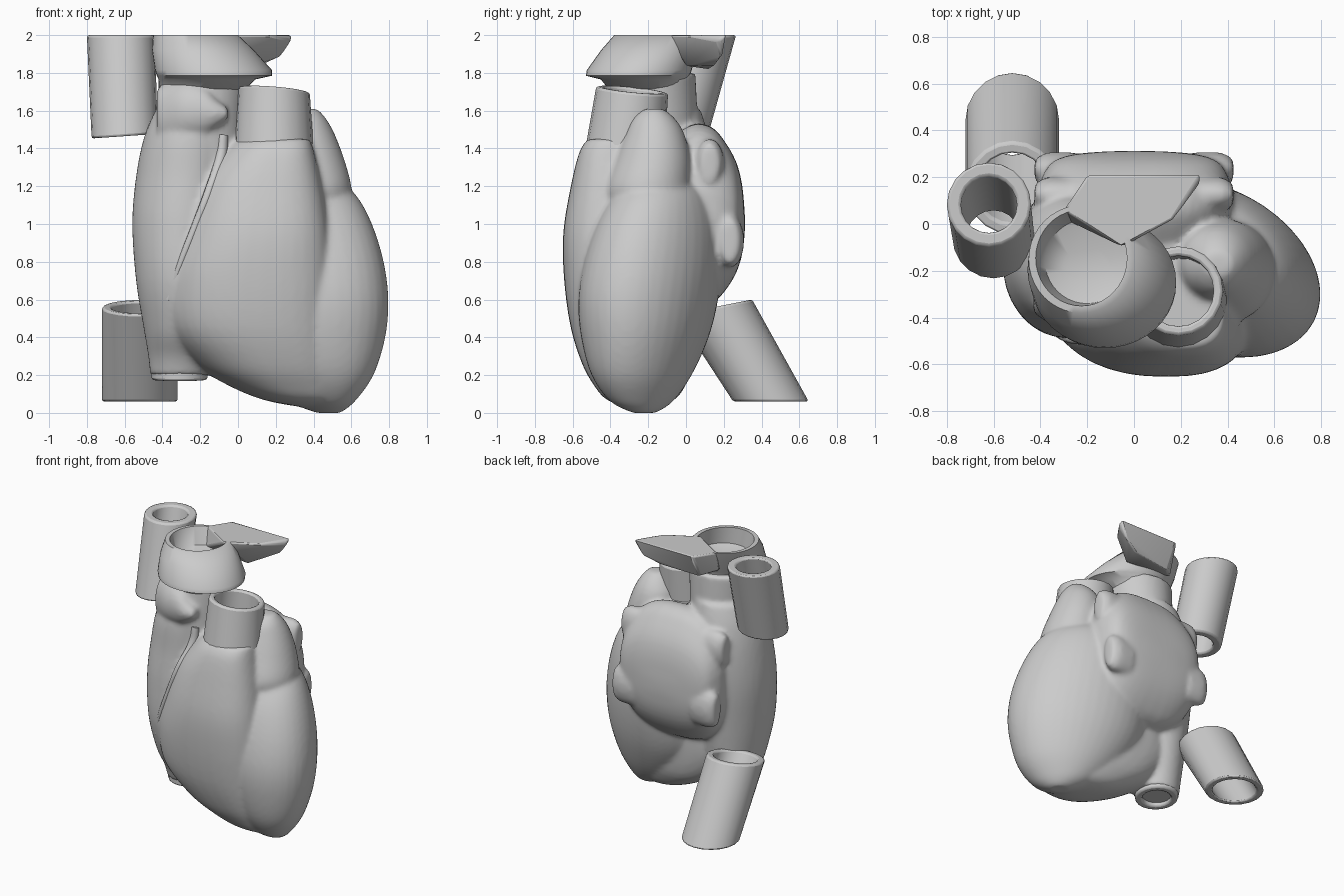
import bpy, bmesh
from math import cos, sin, pi
from mathutils import Vector

if "Cube" in bpy.data.objects:
    bpy.data.objects.remove(bpy.data.objects["Cube"])


def finish(bm, name, angle=0.6):
    bmesh.ops.recalc_face_normals(bm, faces=bm.faces)
    me = bpy.data.meshes.new(name)
    bm.to_mesh(me)
    bm.free()
    ob = bpy.data.objects.new(name, me)
    bpy.context.collection.objects.link(ob)
    bpy.ops.object.select_all(action='DESELECT')
    ob.select_set(True)
    bpy.context.view_layer.objects.active = ob
    bpy.ops.object.shade_smooth_by_angle(angle=angle)
    return ob


def skin(bm, rings, closed=False):
    loops = [[bm.verts.new(p) for p in r] for r in rings]
    n = len(loops[0])
    pairs = list(zip(loops, loops[1:])) + ([(loops[-1], loops[0])] if closed else [])
    for a, b in pairs:
        for i in range(n):
            j = (i + 1) % n
            bm.faces.new((a[i], a[j], b[j], b[i]))
    if not closed:
        bm.faces.new(loops[0])
        bm.faces.new(loops[-1])


def catmull(a, b, c, d, t):
    return [0.5 * (2*q + (r-p)*t + (2*p-5*q+4*r-s)*t*t + (3*q-p-3*r+s)*t**3)
            for p, q, r, s in zip(a, b, c, d)]


def loft(bm, keys, axis='z', power=2.0, steps=5, n=40, skew=0.0):
    # each key: height along axis, then min/max extents on the two other axes
    rows = []
    for i in range(len(keys) - 1):
        a, b, c, d = keys[max(i-1, 0)], keys[i], keys[i+1], keys[min(i+2, len(keys)-1)]
        rows += [catmull(a, b, c, d, k / steps) for k in range(steps)]
    rows.append(keys[-1])
    rings = []
    for h, u0, u1, v0, v1 in rows:
        ring = []
        for k in range(n):
            c, s = cos(2*pi*k/n), sin(2*pi*k/n)
            dv = (v1-v0)/2 * abs(s)**(2/power) * (1 if s > 0 else -1)
            u = (u0+u1)/2 + (u1-u0)/2 * abs(c)**(2/power) * (1 if c > 0 else -1) - skew*dv
            v = (v0+v1)/2 + dv
            ring.append({'z': (u, v, h), 'y': (u, h, v), 'x': (h, u, v)}[axis])
        rings.append(ring)
    skin(bm, rings)


def tube(name, p0, p1, r0, r1, wall, tilt0=(0, 0), tilt1=(0, 0), n=20):
    # open pipe with level or slightly tilted ends
    def ring(p, r, tilt):
        out = []
        for k in range(n):
            x, y = r*cos(2*pi*k/n), r*sin(2*pi*k/n)
            out.append((p[0]+x, p[1]+y, p[2]+x*tilt[0]+y*tilt[1]))
        return out
    bm = bmesh.new()
    skin(bm, [ring(p0, r0, tilt0), ring(p1, r1, tilt1),
              ring(p1, r1-wall, tilt1), ring(p0, r0-wall, tilt0)], closed=True)
    ob = finish(bm, name)
    bev = ob.modifiers.new('rim', 'BEVEL')
    bev.width, bev.segments = 0.012, 2
    return ob


bm = bmesh.new()
# right ventricle
loft(bm, [(.03, .34, .50, -.30, -.16), (.07, .14, .51, -.42, -.06), (.15, -.05, .515, -.49, 0),
          (.26, -.22, .515, -.55, .04), (.45, -.38, .505, -.61, .06), (.7, -.40, .495, -.645, .06),
          (.95, -.33, .47, -.65, .05), (1.2, -.23, .43, -.61, 0), (1.38, -.09, .39, -.565, -.05),
          (1.45, -.01, .37, -.52, -.1)], power=2.5, skew=.22)
# left ventricle
loft(bm, [(0, .42, .54, -.28, -.16), (.06, .28, .61, -.40, -.07), (.2, .1, .705, -.50, .03),
          (.4, -.05, .765, -.555, .12), (.6, -.1, .78, -.57, .17), (.8, -.1, .755, -.54, .19),
          (1.0, -.08, .695, -.475, .18), (1.15, 0, .615, -.39, .13), (1.25, .1, .5, -.3, .05)], skew=.33)
# right atrium
loft(bm, [(.2, -.465, -.155, -.28, .02), (.3, -.475, -.14, -.32, .04), (.45, -.50, -.1, -.41, .07),
          (.7, -.54, -.05, -.48, .1), (1.0, -.56, -.02, -.48, .13), (1.25, -.54, 0, -.46, .14),
          (1.45, -.50, 0, -.45, .12), (1.6, -.44, 0, -.42, .08)])
# root of the aorta
loft(bm, [(1.3, -.43, .05, -.43, .05), (1.55, -.42, .04, -.43, .06), (1.8, -.42, .05, -.40, .05)])
# right auricle with pointed tip
loft(bm, [(-.43, -.38, -.2, 1.42, 1.72), (-.3, -.46, -.2, 1.42, 1.76), (-.19, -.48, -.25, 1.45, 1.74),
          (-.11, -.48, -.32, 1.51, 1.66), (-.05, -.46, -.40, 1.56, 1.61)], axis='x')
# left auricle
loft(bm, [(1.1, .2, .59, -.41, .02), (1.2, .18, .60, -.42, .02), (1.35, .18, .56, -.37, .02),
          (1.48, .2, .51, -.32, -.01), (1.56, .25, .465, -.28, -.06), (1.61, .3, .42, -.22, -.12)])
# left atrium with four vein stubs
loft(bm, [(-.1, -.36, .38, .6, 1.45), (.04, -.40, .42, .55, 1.53), (.14, -.41, .42, .58, 1.51),
          (.21, -.39, .40, .65, 1.43), (.265, -.35, .36, .74, 1.33), (.295, -.27, .28, .83, 1.22),
          (.308, -.15, .16, .92, 1.1), (.312, -.04, .04, .98, 1.03)], axis='y', power=2.7)
for side in (1, -1):
    for y0, y1, z0, z1 in ((.05, .20, 1.19, 1.45), (.16, .305, .77, 1.05)):
        loft(bm, [(side*.25, y0, y1, z0, z1), (side*.37, y0, y1, z0, z1),
                  (side*.425, y0+.03, y1-.03, z0+.03, z1-.03)], axis='x', n=20)
body = finish(bm, 'heart_body')
rem = body.modifiers.new('fuse', 'REMESH')
rem.mode, rem.voxel_size, rem.use_smooth_shade = 'VOXEL', 0.016, True
smo = body.modifiers.new('soften', 'SMOOTH')
smo.factor, smo.iterations = 0.5, 6

# vessel ridge laid on the groove between atrium and ventricle
bpy.context.view_layer.update()
ev = body.evaluated_get(bpy.context.evaluated_depsgraph_get())
cu = bpy.data.curves.new('coronary_vessel', 'CURVE')
cu.dimensions, cu.bevel_depth, cu.bevel_resolution, cu.use_fill_caps = '3D', 0.028, 3, True
path = [(-.08, 1.47, 1.0), (-.09, 1.36, 1.1), (-.15, 1.18, .9), (-.22, 1.0, .8), (-.30, .8, .7), (-.37, .6, .5)]
sp = cu.splines.new('BEZIER')
sp.bezier_points.add(len(path) - 1)
for bp, (x, z, r) in zip(sp.bezier_points, path):
    hit, loc, _, _ = ev.ray_cast(Vector((x, -2, z)), Vector((0, 1, 0)))
    bp.co = (x, (loc.y if hit else -.5) + .012, z)
    bp.radius = r
    bp.handle_left_type = bp.handle_right_type = 'AUTO'
bpy.context.collection.objects.link(bpy.data.objects.new('coronary_vessel', cu))

# open vessels
tube('pulmonary_trunk', (.19, -.33, 1.33), (.19, -.285, 1.71), .215, .19, .04, tilt1=(-.08, -.1))
tube('upper_vein', (-.60, -.06, 1.465), (-.62, .085, 2.0), .175, .18, .06, tilt0=(.07, 0))
tube('lower_vein', (-.52, .45, .06), (-.52, .15, .56), .2, .2, .05, tilt1=(0, .2))
tube('lower_atrium_opening', (-.31, -.13, .175), (-.31, -.13, .3), .148, .15, .05, tilt0=(0, .05))

# flared aortic arch, cut open at the top
bm = bmesh.new()
loft(bm, [(1.70, -.42, .03, -.40, .03), (1.765, -.42, .09, -.45, .02), (1.785, -.43, .18, -.53, .02),
          (1.815, -.44, .18, -.525, .03), (1.92, -.455, .085, -.45, .06), (2.0, -.45, 0, -.38, .08),
          (2.0, -.42, -.03, -.35, .06), (1.88, -.38, -.02, -.34, .02), (1.85, -.3, -.1, -.25, -.1)],
     steps=1)
finish(bm, 'aortic_arch', 0.9)

# flat-topped wedge where the arch runs backwards
bm = bmesh.new()
for p in ((-.3, .06, 2), (-.2, .21, 2), (.29, .21, 2), (.28, .17, 1.97), (.17, .02, 2), (-.05, -.1, 2),
          (-.3, .02, 1.85), (-.2, .12, 1.82), (.12, .15, 1.84), (.23, .19, 1.89), (.06, 0, 1.84)):
    bm.verts.new(p)
bmesh.ops.convex_hull(bm, input=bm.verts)
wedge = finish(bm, 'arch_back_wedge')
bev = wedge.modifiers.new('edge', 'BEVEL')
bev.width, bev.segments = 0.012, 2
